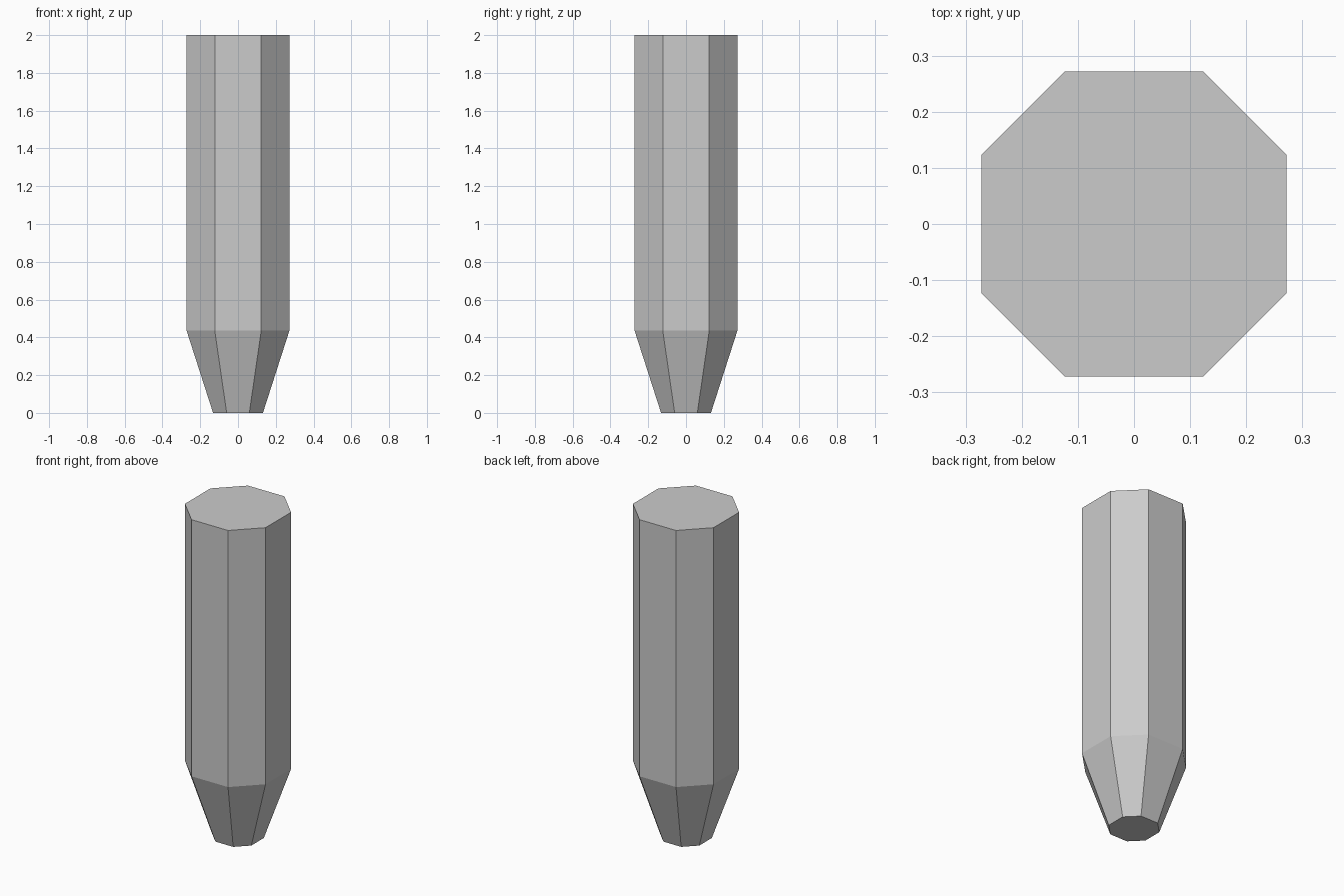
import bpy, bmesh

if "Cube" in bpy.data.objects:
    bpy.data.objects.remove(bpy.data.objects["Cube"])

# Chamfered-square cross-section (half width, half flat side) at each height
SECTIONS = [(0.0, 0.132, 0.060), (0.435, 0.272, 0.123), (2.0, 0.272, 0.123)]


def ring(bm, z, w, s):
    pts = [(w, -s), (w, s), (s, w), (-s, w), (-w, s), (-w, -s), (-s, -w), (s, -w)]
    return [bm.verts.new((x, y, z)) for x, y in pts]


# Tapered eight-sided post
bm = bmesh.new()
rings = [ring(bm, *sec) for sec in SECTIONS]
for lo, hi in zip(rings, rings[1:]):
    for i in range(8):
        j = (i + 1) % 8
        bm.faces.new((lo[i], lo[j], hi[j], hi[i]))

# End caps
bm.faces.new(rings[0][::-1])
bm.faces.new(rings[-1])

mesh = bpy.data.meshes.new("tapered_post")
bm.to_mesh(mesh)
bm.free()
bpy.context.collection.objects.link(bpy.data.objects.new("tapered_post", mesh))
